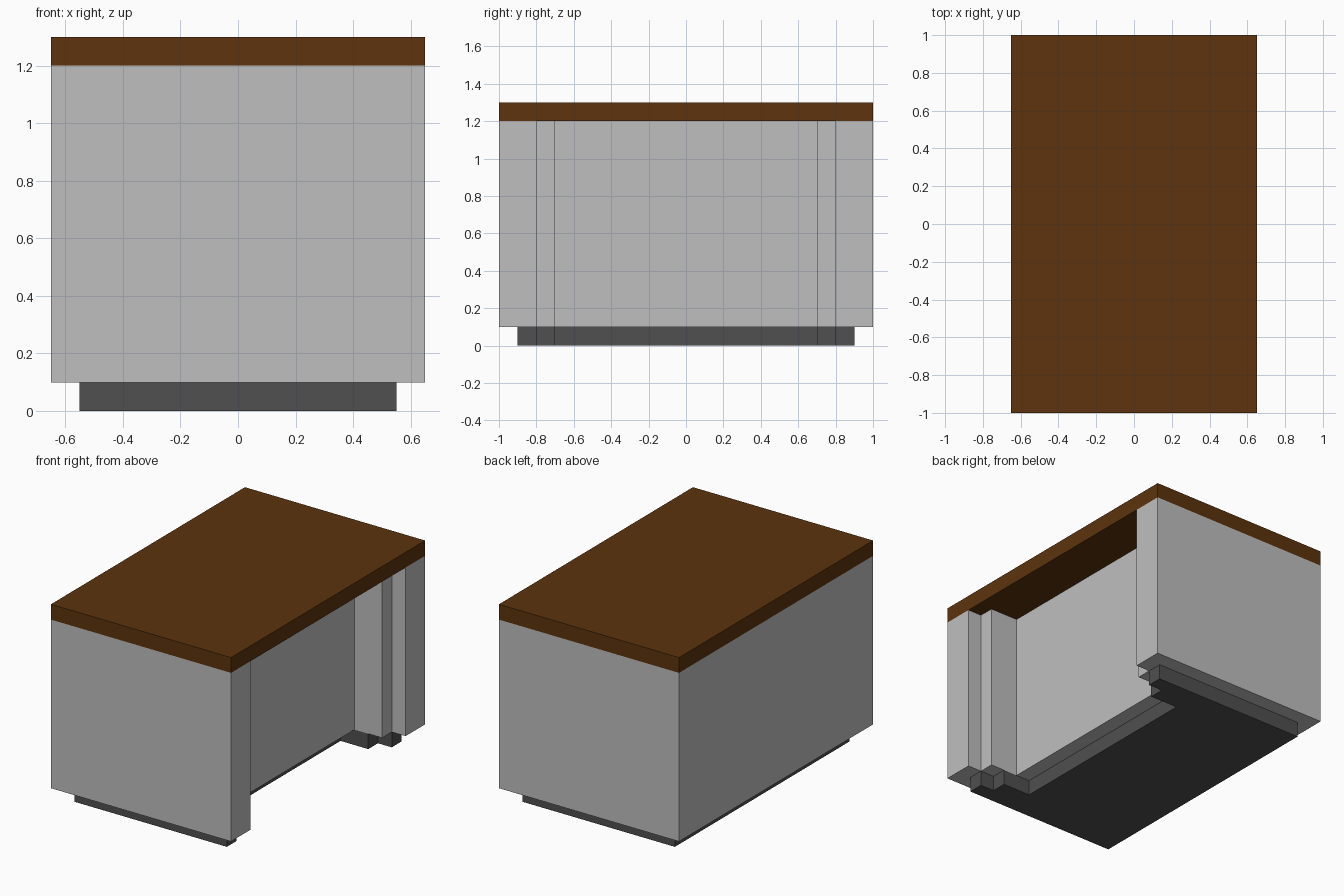
import bpy
import bmesh

old = bpy.data.objects.get("Cube")
if old:
    bpy.data.objects.remove(old, do_unlink=True)


def make_material(name, rgb):
    mat = bpy.data.materials.new(name)
    mat.use_nodes = True
    color = (*rgb, 1.0)
    mat.diffuse_color = color
    bsdf = next(n for n in mat.node_tree.nodes if n.type == 'BSDF_PRINCIPLED')
    bsdf.inputs["Base Color"].default_value = color
    return mat


def prism(name, outline, z0, z1, mat):
    """Extrude a counter-clockwise floor outline from z0 up to z1."""
    bm = bmesh.new()
    face = bm.faces.new([bm.verts.new((x, y, z0)) for x, y in outline])
    new = bmesh.ops.extrude_face_region(bm, geom=[face], use_keep_orig=True)
    top = [v for v in new["geom"] if isinstance(v, bmesh.types.BMVert)]
    bmesh.ops.translate(bm, verts=top, vec=(0, 0, z1 - z0))
    bmesh.ops.recalc_face_normals(bm, faces=bm.faces)
    mesh = bpy.data.meshes.new(name)
    bm.to_mesh(mesh)
    bm.free()
    mesh.materials.append(mat)
    obj = bpy.data.objects.new(name, mesh)
    bpy.context.collection.objects.link(obj)
    return obj


def mirrored(half):
    """Complete a front half outline with its reflection across y = 0."""
    return half + [(x, -y) for x, y in reversed(half)]


wood = make_material("dark_brown_wood", (0.109, 0.033, 0.004))
grey = make_material("light_grey_panel", (0.522, 0.522, 0.522))
dark = make_material("dark_grey_plinth", (0.080, 0.080, 0.080))

# Cabinet body: closed on three sides, stepped recess on the +x side
prism("cabinet_body", mirrored([
    (-0.65, -1.0), (0.65, -1.0), (0.65, -0.8),
    (0.55, -0.8), (0.55, -0.7), (0.35, -0.7)]), 0.1, 1.2, grey)

# Plinth: same stepped plan, set back from the body
prism("plinth", mirrored([
    (-0.55, -0.9), (0.55, -0.9), (0.55, -0.8),
    (0.45, -0.8), (0.45, -0.7), (0.25, -0.7)]), 0.0, 0.1, dark)

# Worktop slab over the whole cabinet
prism("worktop", mirrored([(-0.65, -1.0), (0.65, -1.0)]), 1.2, 1.3, wood)
